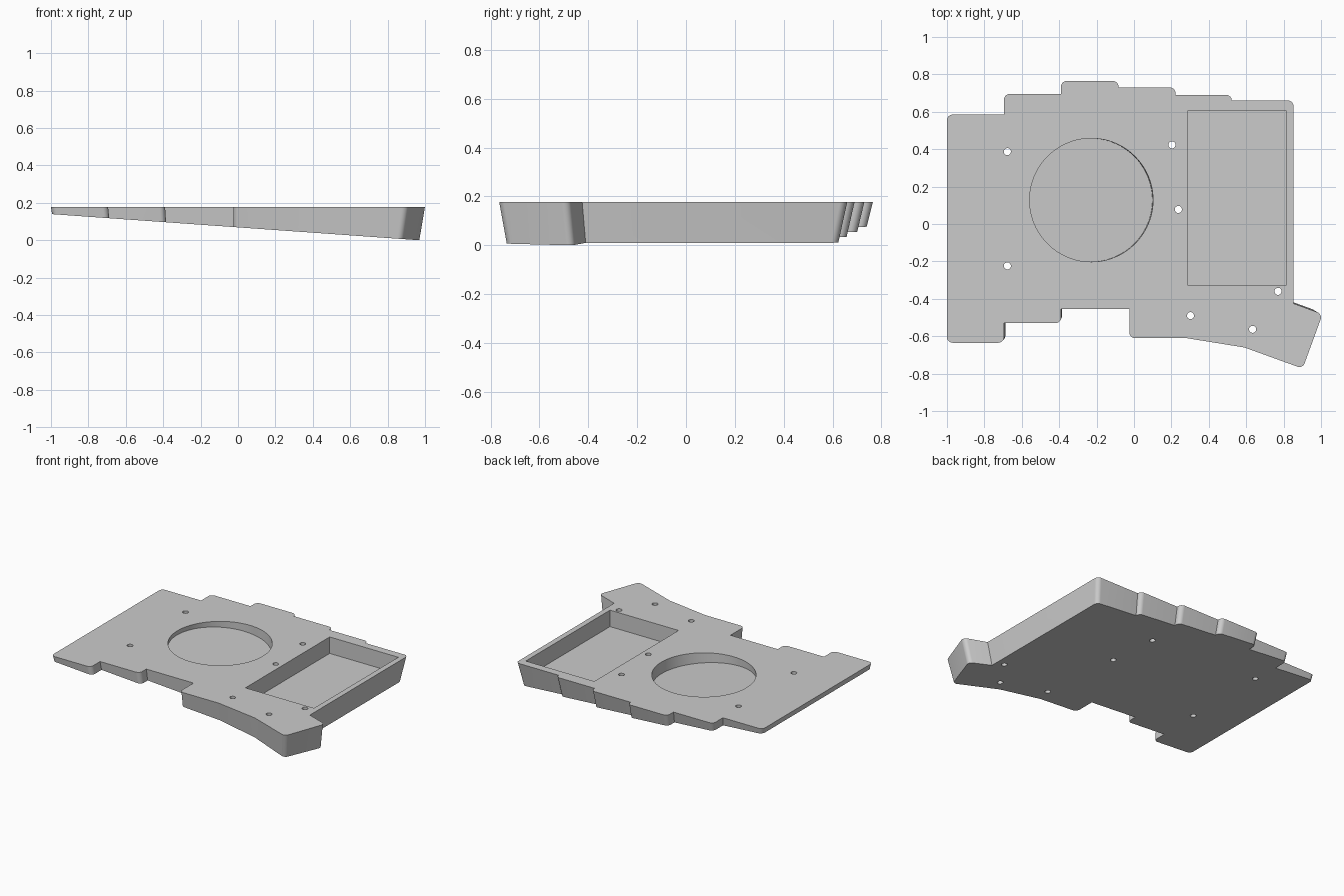
import bpy, bmesh, math
from mathutils import Vector
from mathutils.geometry import delaunay_2d_cdt

if "Cube" in bpy.data.objects:
    bpy.data.objects.remove(bpy.data.objects["Cube"], do_unlink=True)

TOP = 0.177
SLOPE = 0.071
RADIUS = 0.03


def underside(x):
    return 0.069 - SLOPE * x


def rounded(corners):
    """Round the flagged corners of a closed outline with small arcs."""
    points = []
    for i, (x, y, is_round) in enumerate(corners):
        p = Vector((x, y))
        if not is_round:
            points.append(p)
            continue
        a = (Vector(corners[i - 1][:2]) - p).normalized()
        b = (Vector(corners[(i + 1) % len(corners)][:2]) - p).normalized()
        half = a.angle(b) / 2
        centre = p + (a + b).normalized() * (RADIUS / math.sin(half))
        start = p + a * (RADIUS / math.tan(half)) - centre
        end = p + b * (RADIUS / math.tan(half)) - centre
        for k in range(7):
            points.append(centre + start.lerp(end, k / 6).normalized() * RADIUS)
    return points


def circle(cx, cy, radius, sides):
    angles = [math.tau * k / sides for k in range(sides)]
    return [Vector((cx + radius * math.cos(a), cy + radius * math.sin(a))) for a in angles]


def drafted(p):
    """Point below p on the underside, with the wall drawn in towards the bottom."""
    x = p.x
    for _ in range(3):
        t = (TOP - underside(x)) / TOP
        x = p.x * (1 - 0.03 * t)
    return x, p.y - 0.05 * t * (p.y + 0.12), underside(x)


bm = bmesh.new()
top_rings, bottom_rings = [], []


def wall(points, lower_point):
    """Wall from the top face down to lower_point(p); returns its lower ring."""
    upper = [bm.verts.new((p.x, p.y, TOP)) for p in points]
    lower = [bm.verts.new(lower_point(p)) for p in points]
    for i in range(len(points)):
        bm.faces.new((upper[i - 1], upper[i], lower[i], lower[i - 1]))
    top_rings.append(upper)
    return lower


def inside(p, segments):
    """Even-odd test of p against all ring segments."""
    hits = 0
    for a, b in segments:
        if (a.y > p.y) != (b.y > p.y):
            hits += a.x + (p.y - a.y) / (b.y - a.y) * (b.x - a.x) > p.x
    return hits % 2 == 1


def fill(rings):
    """Fill the flat area of the first ring around the openings of the others."""
    verts = [v for ring in rings for v in ring]
    flat = [v.co.xy for v in verts]
    edges = []
    for ring in rings:
        first = len(edges)
        edges += [(first + i, first + (i + 1) % len(ring)) for i in range(len(ring))]
    segments = [(flat[a], flat[b]) for a, b in edges]
    points, _, triangles, origins, _, _ = delaunay_2d_cdt(flat, edges, [], 0, 1e-6)
    for tri in triangles:
        middle = sum((points[i] for i in tri), Vector((0, 0))) / 3
        if inside(middle, segments):
            bm.faces.new([verts[origins[i][0]] for i in tri])


# Stepped outline of the plate: x, y, rounded or sharp
outline = rounded([
    (-1, 0.585, 1), (-0.695, 0.585, 0), (-0.695, 0.695, 1), (-0.39, 0.695, 0),
    (-0.39, 0.765, 1), (-0.083, 0.765, 1), (-0.083, 0.73, 0), (0.222, 0.73, 1),
    (0.222, 0.69, 0), (0.523, 0.69, 1), (0.523, 0.66, 0), (0.853, 0.66, 1),
    (0.853, -0.425, 0), (1.008, -0.482, 1), (0.902, -0.773, 1), (0.59, -0.66, 0),
    (0.28, -0.61, 0), (-0.025, -0.61, 1), (-0.025, -0.455, 0), (-0.39, -0.455, 0),
    (-0.39, -0.53, 1), (-0.695, -0.53, 0), (-0.695, -0.635, 1), (-1, -0.635, 1)])
bottom_rings.append(wall(outline, drafted))

# Screw holes, straight through
for x, y in [(-0.677, 0.387), (-0.677, -0.224), (0.203, 0.423), (0.237, 0.078),
             (0.302, -0.49), (0.634, -0.563), (0.77, -0.36)]:
    bottom_rings.append(wall(circle(x, y, 0.019, 24), lambda p: (p.x, p.y, underside(p.x))))

# Round recess, square to the sloping underside
cx, cy, depth = -0.228, 0.128, 0.055
bm.faces.new(wall(circle(cx, cy, 0.33, 96), lambda p: (
    p.x - depth * SLOPE, p.y, TOP - depth - SLOPE * (p.x - cx))))

# Deep rectangular recess with a level floor
x0, x1, y0, y1 = 0.285, 0.815, -0.325, 0.605
rectangle = [Vector(c) for c in ((x0, y0), (x1, y0), (x1, y1), (x0, y1))]
bm.faces.new(wall(rectangle, lambda p: (p.x, p.y, 0.062)))

# Flat top and sloping underside
fill(top_rings)
fill(bottom_rings)
bm.normal_update()
bmesh.ops.recalc_face_normals(bm, faces=bm.faces[:])

# Smooth the curved walls, keep the edges crisp
for face in bm.faces:
    face.smooth = True
for edge in bm.edges:
    edge.smooth = edge.calc_face_angle(0) < math.radians(30)

colour = (0.6, 0.6, 0.6, 1)
grey = bpy.data.materials.new("light grey")
grey.use_nodes = True
grey.diffuse_color = colour
grey.node_tree.nodes["Principled BSDF"].inputs["Base Color"].default_value = colour

mesh = bpy.data.meshes.new("wedge_plate")
bm.to_mesh(mesh)
bm.free()
mesh.materials.append(grey)
plate = bpy.data.objects.new("wedge_plate", mesh)
bpy.context.scene.collection.objects.link(plate)
